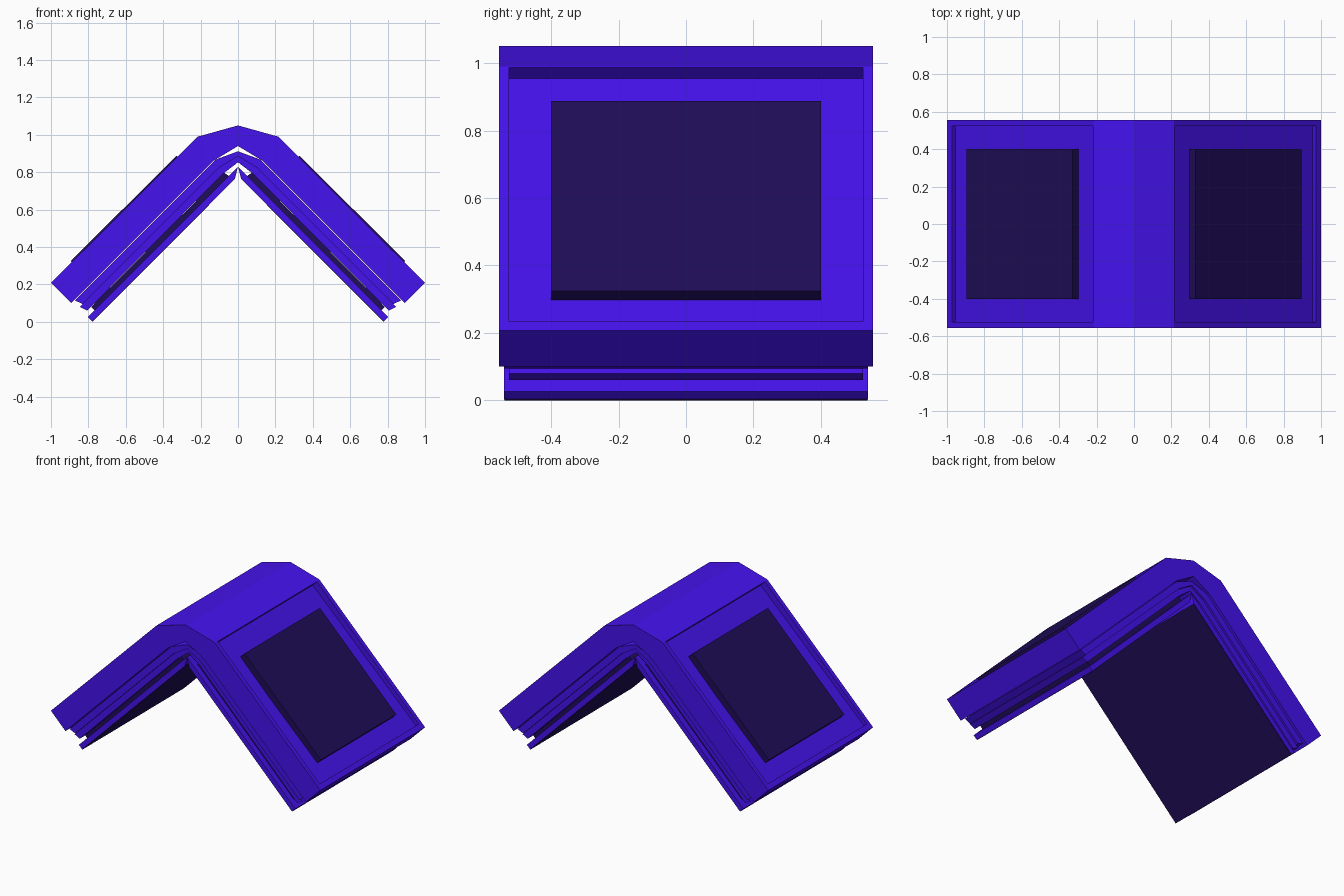
import bpy, bmesh

if "Cube" in bpy.data.objects:
    bpy.data.objects.remove(bpy.data.objects["Cube"])

def material(name, color):
    m = bpy.data.materials.new(name)
    m.diffuse_color = color
    m.use_nodes = True
    m.node_tree.nodes["Principled BSDF"].inputs["Base Color"].default_value = m.diffuse_color
    return m

BLUE = material("violet_blue", (0.06, 0.006, 0.85, 1))
DARK = material("dark_indigo", (0.014, 0.004, 0.1, 1))

def prism(name, profile, half_y, mat):
    """Extrude an x-z profile along y, centred on y = 0."""
    bm = bmesh.new()
    face = bm.faces.new([bm.verts.new((x, -half_y, z)) for x, z in profile])
    out = bmesh.ops.extrude_face_region(bm, geom=[face])
    verts = [v for v in out["geom"] if isinstance(v, bmesh.types.BMVert)]
    bmesh.ops.translate(bm, verts=verts, vec=(0, 2 * half_y, 0))
    bmesh.ops.recalc_face_normals(bm, faces=bm.faces)
    me = bpy.data.meshes.new(name)
    bm.to_mesh(me)
    bm.free()
    me.materials.append(mat)
    ob = bpy.data.objects.new(name, me)
    bpy.context.collection.objects.link(ob)
    return ob

def flip(profile):
    return [(-x, z) for x, z in profile]

def chevron(name, outer, inner, half_y, mat):
    """Folded sheet; both lists run from the ridge to the right-hand end."""
    half = outer + inner[::-1]
    return prism(name, half + flip(inner[1:]) + flip(outer[1:])[::-1], half_y, mat)

def pair(name, profile, half_y, mat):
    """The same part on the right and left slopes."""
    return [prism("right_" + name, profile, half_y, mat),
            prism("left_" + name, flip(profile), half_y, mat)]

# Thick folded cover with a shallow recess on each slope
cover = chevron("cover", [(0, 1.05), (0.215, 0.99), (1, 0.208)],
                [(0, 0.94), (0.13, 0.862), (0.892, 0.1)], 0.555, BLUE)
recess = [(0.187, 0.955), (0.955, 0.215), (1.015, 0.275), (0.26, 1.028)]
cutters = pair("recess_cutter", recess, 0.525, BLUE)
for c in cutters:
    c.hide_render = True
    mod = cover.modifiers.new("recess", "BOOLEAN")
    mod.operation, mod.solver, mod.object = "DIFFERENCE", "EXACT", c
bpy.context.view_layer.objects.active = cover
for mod in list(cover.modifiers):
    bpy.ops.object.modifier_apply(modifier=mod.name)
for c in cutters:
    bpy.data.objects.remove(c)

# Raised dark plates in the recesses
pair("plate", [(0.298, 0.858), (0.328, 0.888), (0.895, 0.325), (0.86, 0.29)], 0.4, DARK)

# Stepped folded layers under the cover
chevron("upper_layer", [(0, 0.912), (0.118, 0.868), (0.872, 0.114)],
        [(0, 0.885), (0.1, 0.825), (0.83, 0.095)], 0.54, BLUE)
chevron("lower_layer", [(0, 0.885), (0.1, 0.825), (0.845, 0.08)],
        [(0, 0.853), (0.082, 0.79), (0.807, 0.06)], 0.525, BLUE)

# Dark core, bottom sheets and their dark inner faces
pair("core", [(0.075, 0.797), (0.04, 0.775), (0.76, 0.055), (0.785, 0.08)], 0.5, DARK)
pair("bottom_sheet", [(0, 0.83), (0.016, 0.767), (0.78, 0.003), (0.803, 0.026)], 0.54, BLUE)
pair("inner_panel", [(0.017, 0.767), (0.015, 0.765), (0.778, 0), (0.781, 0.003)], 0.538, DARK)
